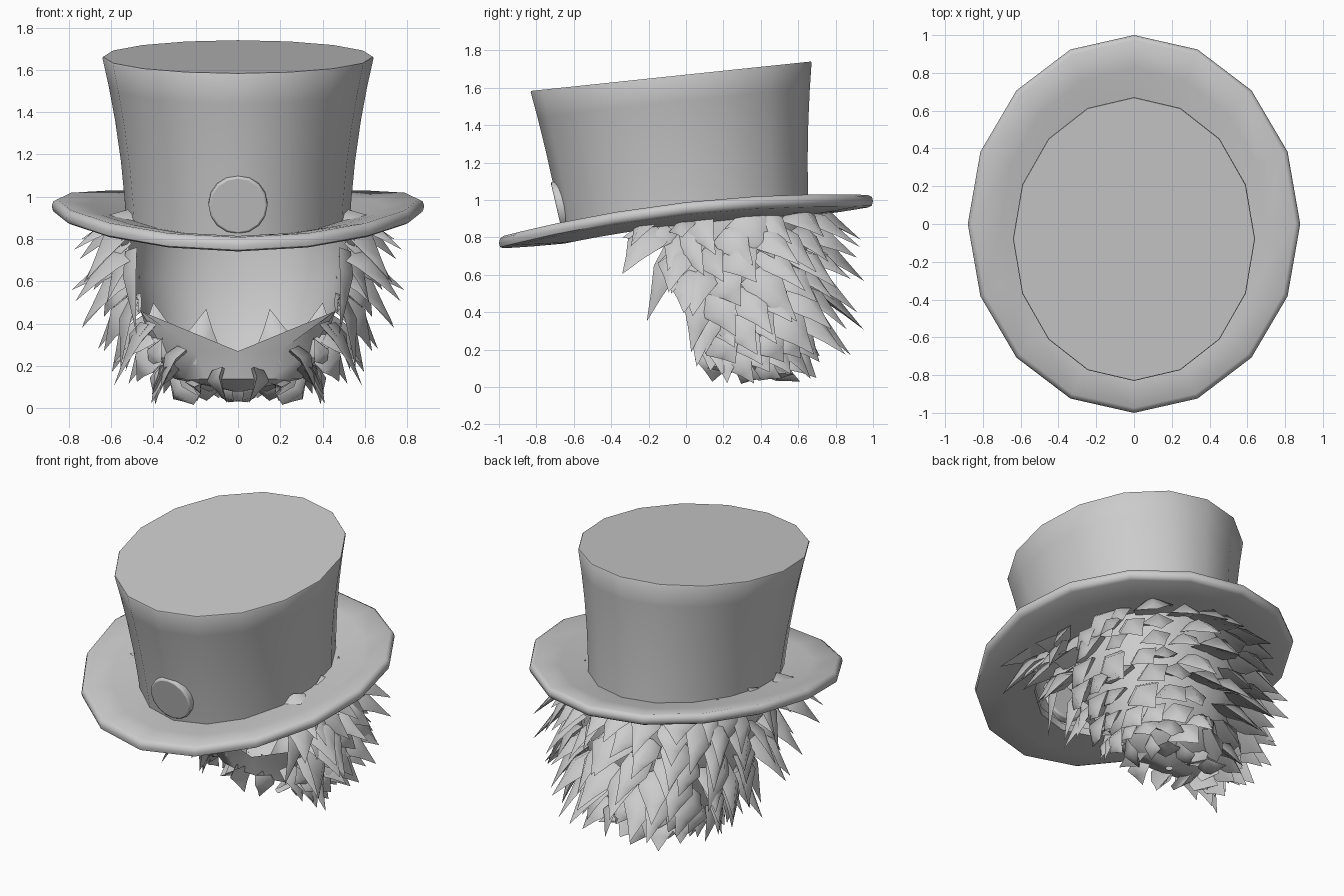
import bpy, bmesh, math, random
from mathutils import Vector

cube = bpy.data.objects.get("Cube")
if cube:
    bpy.data.objects.remove(cube)
random.seed(11)

grey = bpy.data.materials.new("plain_grey")
grey.use_nodes = True
grey.diffuse_color = (0.6, 0.6, 0.6, 1)
grey.node_tree.nodes["Principled BSDF"].inputs["Base Color"].default_value = (0.6, 0.6, 0.6, 1)


def finish(bm, name, angle=40):
    bmesh.ops.recalc_face_normals(bm, faces=bm.faces)
    mesh = bpy.data.meshes.new(name)
    bm.to_mesh(mesh)
    bm.free()
    mesh.materials.append(grey)
    ob = bpy.data.objects.new(name, mesh)
    bpy.context.collection.objects.link(ob)
    bpy.ops.object.select_all(action='DESELECT')
    ob.select_set(True)
    bpy.context.view_layer.objects.active = ob
    bpy.ops.object.shade_smooth_by_angle(angle=math.radians(angle))


def ring(bm, rx, ry, cy, height, n=16):
    pts = [(rx * math.sin(k * math.tau / n), cy + ry * math.cos(k * math.tau / n)) for k in range(n)]
    return [bm.verts.new((x, y, height(y))) for x, y in pts]


def bridge(bm, a, b, closed=True):
    n = len(a)
    for k in range(n if closed else n - 1):
        j = (k + 1) % n
        bm.faces.new((a[k], a[j], b[j], b[k]))


def brim_z(y):
    return 0.956 + 0.112 * y - 0.074 * y * y


# Brim: tilted, dished ring with a rounded rim
bm = bmesh.new()
section = [(0.6, -0.085), (0.8, -0.062), (0.97, -0.035), (0.993, -0.024), (1, 0), (0.993, 0.022),
           (0.97, 0.032), (0.8, 0.002), (0.6, -0.04)]
rings = [ring(bm, 0.88 * s, 0.65 + (s - 0.6) * 0.875, 0,
              lambda y, d=d: brim_z(y) + d) for s, d in section]
for a, b in zip(rings, rings[1:] + rings[:1]):
    bridge(bm, a, b)
finish(bm, "hat_brim", 50)

# Crown: flared wall with a sloping flat top, open underneath
bm = bmesh.new()
rings = []
for t in (0, 0.12, 0.35, 0.6, 0.82, 0.993, 1):
    inset = 0.004 if t == 1 else 0
    rx = 0.53 + 0.04 * t + 0.072 * t * t - inset
    ry = 0.655 + 0.05 * t + 0.047 * t * t - inset
    rings.append(ring(bm, rx, ry, -0.08 * t,
                      lambda y, t=t: (1 - t) * (brim_z(y) - 0.06) + t * (1.67 + 0.105 * y)))
for a, b in zip(rings, rings[1:]):
    bridge(bm, a, b)
bm.faces.new(rings[-1])
finish(bm, "hat_crown", 40)

# Round badge following the lean of the crown front
bpy.ops.mesh.primitive_cylinder_add(vertices=16, radius=0.14, depth=0.05,
                                    location=(0, -0.668, 0.965),
                                    rotation=(math.radians(103), 0, 0))
badge = bpy.context.object
badge.name = "hat_badge"
badge.data.materials.append(grey)
bevel = badge.modifiers.new("soft_edge", 'BEVEL')
bevel.width = 0.01
bevel.segments = 2
bpy.ops.object.shade_smooth_by_angle(angle=math.radians(40))

# Hair shell levels: height, half width, centre y, back depth, front edge y, front closure
LEVELS = [(0.93, 0.5, 0.12, 0.53, -0.2, 0), (0.8, 0.52, 0.14, 0.52, -0.16, 0),
          (0.62, 0.51, 0.15, 0.51, 0.03, 0), (0.46, 0.46, 0.17, 0.47, 0.09, 0),
          (0.27, 0.4, 0.21, 0.37, 0.14, 1), (0.14, 0.3, 0.26, 0.25, 0.17, 1),
          (0.08, 0.02, 0.32, 0.02, 0.3, 1)]


def shell(level, t):
    """Point on the shell; t runs from -1 to 1, with 0 at the back."""
    i = min(int(level), len(LEVELS) - 2)
    f = level - i
    z, rx, cy, ry, front, close = [p + (q - p) * f for p, q in zip(LEVELS[i], LEVELS[i + 1])]
    s, side = abs(t), math.copysign(1, t)
    if s < 0.7:
        a = s / 0.7 * math.pi / 2
        return Vector((side * rx * math.sin(a) ** 0.9, cy + ry * math.cos(a) ** 0.9, z))
    a = (s - 0.7) / 0.3 * math.pi / 2
    return Vector((side * rx * math.cos(a * close), cy + (front - cy) * math.sin(a), z))


bm = bmesh.new()
rows = [[bm.verts.new(shell(i, k / 10)) for k in range(-10, 11)] for i in range(len(LEVELS))]
for a, b in zip(rows, rows[1:]):
    bridge(bm, a, b, closed=False)
bmesh.ops.remove_doubles(bm, verts=bm.verts, dist=0.0005)
finish(bm, "hair_shell", 45)


def tuft(bm, base, tip, normal, width):
    """Pointed lock with a ridged section and an upturned tip, mirrored in x."""
    axis = tip - base
    side = axis.cross(normal).normalized()
    up = side.cross(axis).normalized()
    if up.dot(normal) < 0:
        up = -up
    for m in (1, -1):
        last = None
        for t, w, lift in ((0, 0.85, 0), (0.3, 1, 0.1), (0.65, 0.45, 0.06)):
            c = base + axis * t + up * (lift * width)
            pts = [c + side * width * w * 0.5, c + up * width * w * 0.28, c - side * width * w * 0.5,
                   c - up * width * w * 0.05]
            loop = [bm.verts.new((p.x * m, p.y, p.z)) for p in pts]
            if last:
                bridge(bm, last, loop)
            last = loop
        end = bm.verts.new((tip.x * m, tip.y, tip.z))
        for k in range(4):
            bm.faces.new((last[k], last[(k + 1) % 4], end))


# Long locks over the back, sides and chin, sweeping out, down and backwards
bm = bmesh.new()
for row in range(9):
    level = 0.2 + row * 0.63
    count = 7 if row < 8 else 5
    for k in range(count):
        t = (k + 0.2 + 0.5 * (row % 2) + random.uniform(-0.2, 0.2)) / count
        base = shell(level, min(max(t, 0.01), 0.96))
        normal = Vector((base.x, base.y - 0.18, (base.z - 0.65) * 0.4)).normalized()
        sweep = Vector((random.uniform(-0.3, 0.3), 0.4 if t < 0.8 else -0.05, -0.6))
        way = (normal * random.uniform(0.35, 0.75) + sweep).normalized()
        tip = base + way * random.uniform(0.24, 0.38) * (1 if row < 6 else 0.65)
        tip.z = max(tip.z, random.uniform(0.01, 0.07))
        tuft(bm, base + normal * 0.005, tip, normal, random.uniform(0.15, 0.24))
finish(bm, "hair_locks", 65)

# Sideburns, temple tufts and flared side points
bm = bmesh.new()
SIDE = [((0.5, -0.06, 0.74), (0.48, -0.21, 0.35)), ((0.52, -0.1, 0.84), (0.66, -0.24, 0.68)),
        ((0.5, -0.15, 0.83), (0.55, -0.34, 0.8)), ((0.52, -0.02, 0.8), (0.7, -0.1, 0.62)),
        ((0.52, 0, 0.86), (0.74, -0.02, 0.8)), ((0.5, 0.03, 0.7), (0.62, -0.08, 0.5)),
        ((0.46, 0.15, 0.5), (0.61, 0.28, 0.38)), ((0.4, 0.2, 0.34), (0.59, 0.26, 0.21)),
        ((0.32, 0.22, 0.2), (0.41, 0.22, 0.02)), ((0.38, 0.15, 0.28), (0.36, 0.06, 0.22))]
for a, b in SIDE:
    tuft(bm, Vector(a), Vector(b), Vector((1, -0.3, 0.3)), random.uniform(0.13, 0.18))
finish(bm, "hair_side_tufts", 65)

# Upright points inside the face opening
bm = bmesh.new()
for x, tip_x, tip_z in ((0.2, 0.15, 0.47), (0.36, 0.4, 0.5)):
    tuft(bm, Vector((x, 0.22, 0.16 + 0.2 * x)), Vector((tip_x, 0.25, tip_z)), Vector((0, -1, 0.2)), 0.22)
finish(bm, "hair_inner_points", 65)
